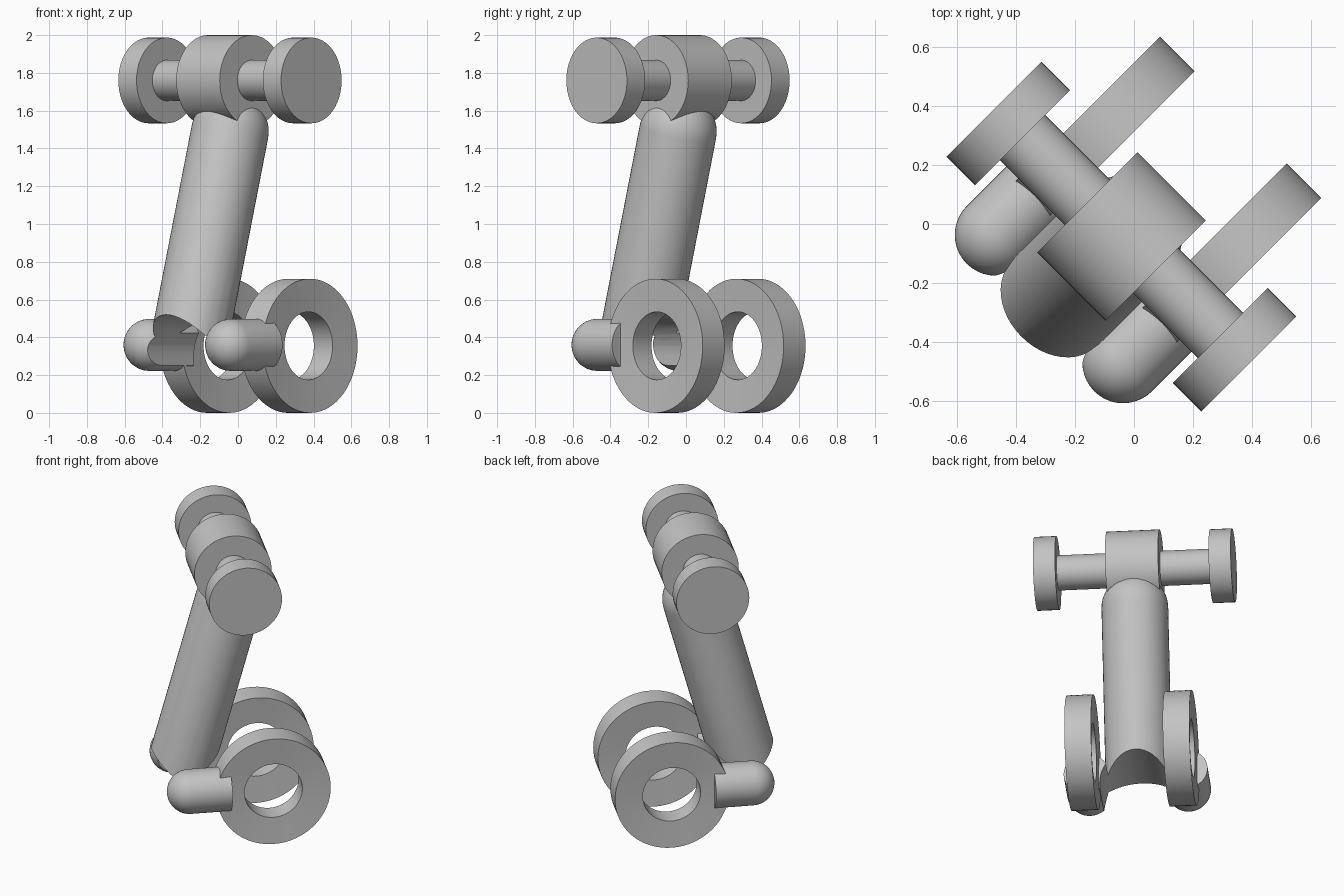
import bpy
import bmesh
from math import cos, sin, pi, radians
from mathutils import Matrix, Vector

cube = bpy.data.objects.get("Cube")
if cube:
    bpy.data.objects.remove(cube, do_unlink=True)

grey = bpy.data.materials.new("plain_grey")
grey.use_nodes = True
COLOUR = (0.55, 0.55, 0.55, 1)
grey.diffuse_color = COLOUR
grey.node_tree.nodes["Principled BSDF"].inputs["Base Color"].default_value = COLOUR

# The whole model is turned about z; parts are laid out facing local +x
TURN = Matrix.Rotation(radians(45), 4, 'Z')


def finish(name, bm):
    bmesh.ops.recalc_face_normals(bm, faces=bm.faces)
    bm.transform(TURN)
    mesh = bpy.data.meshes.new(name)
    bm.to_mesh(mesh)
    bm.free()
    mesh.materials.append(grey)
    obj = bpy.data.objects.new(name, mesh)
    bpy.context.collection.objects.link(obj)
    return obj


def lathe(name, profile, start, direction, closed=False, steps=48):
    """Spin (radius, distance) points about an axis."""
    bm = bmesh.new()
    verts = [bm.verts.new((r, 0, d)) for r, d in profile]
    edges = [bm.edges.new(pair) for pair in zip(verts, verts[1:])]
    if closed:
        edges.append(bm.edges.new((verts[-1], verts[0])))
    bmesh.ops.spin(bm, geom=verts + edges, cent=(0, 0, 0), axis=(0, 0, 1),
                   angle=2 * pi, steps=steps)
    bmesh.ops.remove_doubles(bm, verts=bm.verts, dist=0.0005)
    turn = Vector(direction).to_track_quat('Z', 'Y').to_matrix().to_4x4()
    bm.transform(Matrix.Translation(start) @ turn)
    return finish(name, bm)


def cylinder(name, radius, centre, half):
    return lathe(name, [(0, -half), (radius, -half), (radius, half), (0, half)],
                 centre, (0, 1, 0))


def capsule(name, radius, start, end):
    """A rod with a round cap at start and a flat end."""
    axis = Vector(end) - Vector(start)
    cap = [(radius * sin(i * pi / 20), -radius * cos(i * pi / 20)) for i in range(11)]
    return lathe(name, cap + [(radius, axis.length), (0, axis.length)], start, axis)


# Head and crossbar with end discs
HEAD_X, HEAD_Z = -0.06, 1.76
parts = [cylinder("head", 0.24, (HEAD_X, 0, HEAD_Z), 0.163),
         cylinder("crossbar", 0.108, (HEAD_X, 0, HEAD_Z), 0.5)]

# Leaning leg, round at the top
leg = capsule("leg", 0.205, (-0.06, 0, 1.49), (-0.40, 0, 0.25))
arms = []
for side, s in (("left", 1), ("right", -1)):
    parts.append(cylinder(side + "_end_disc", 0.227, (HEAD_X, s * 0.541, HEAD_Z), 0.068))
    # Wheel rings with slightly dished faces
    parts.append(lathe(side + "_wheel",
                       [(0.18, -0.07), (0.355, -0.082), (0.355, 0.082), (0.18, 0.07)],
                       (0.155, s * 0.303, 0.355), (0, 1, 0), closed=True, steps=64))
    # Wheel arms with round ends
    arms.append(capsule(side + "_wheel_arm", 0.138, (-0.357, s * 0.305, 0.36),
                        (-0.11, s * 0.305, 0.36)))

# Arched tunnel cut through the foot of the leg and the inner sides of the arms
bm = bmesh.new()
arch = [(0.22 * cos(i * pi / 24), 0.30 + 0.22 * sin(i * pi / 24)) for i in range(25)]
outline = [(0.22, -0.3)] + arch + [(-0.22, -0.3)]
face = bm.faces.new([bm.verts.new((-1, y, z)) for y, z in outline])
ext = bmesh.ops.extrude_face_region(bm, geom=[face])
bmesh.ops.translate(bm, vec=(2, 0, 0),
                    verts=[g for g in ext["geom"] if isinstance(g, bmesh.types.BMVert)])
cutter = finish("arch_cutter", bm)
cutter.hide_render = True

for obj in [leg] + arms:
    mod = obj.modifiers.new("arch", 'BOOLEAN')
    mod.operation = 'DIFFERENCE'
    mod.solver = 'EXACT'
    mod.object = cutter
    bpy.context.view_layer.objects.active = obj
    bpy.ops.object.modifier_apply(modifier=mod.name)
bpy.data.objects.remove(cutter, do_unlink=True)

# Smooth round surfaces, crisp edges
bpy.ops.object.select_all(action='DESELECT')
for obj in parts + arms + [leg]:
    obj.select_set(True)
bpy.context.view_layer.objects.active = leg
bpy.ops.object.shade_smooth_by_angle(angle=radians(30))
